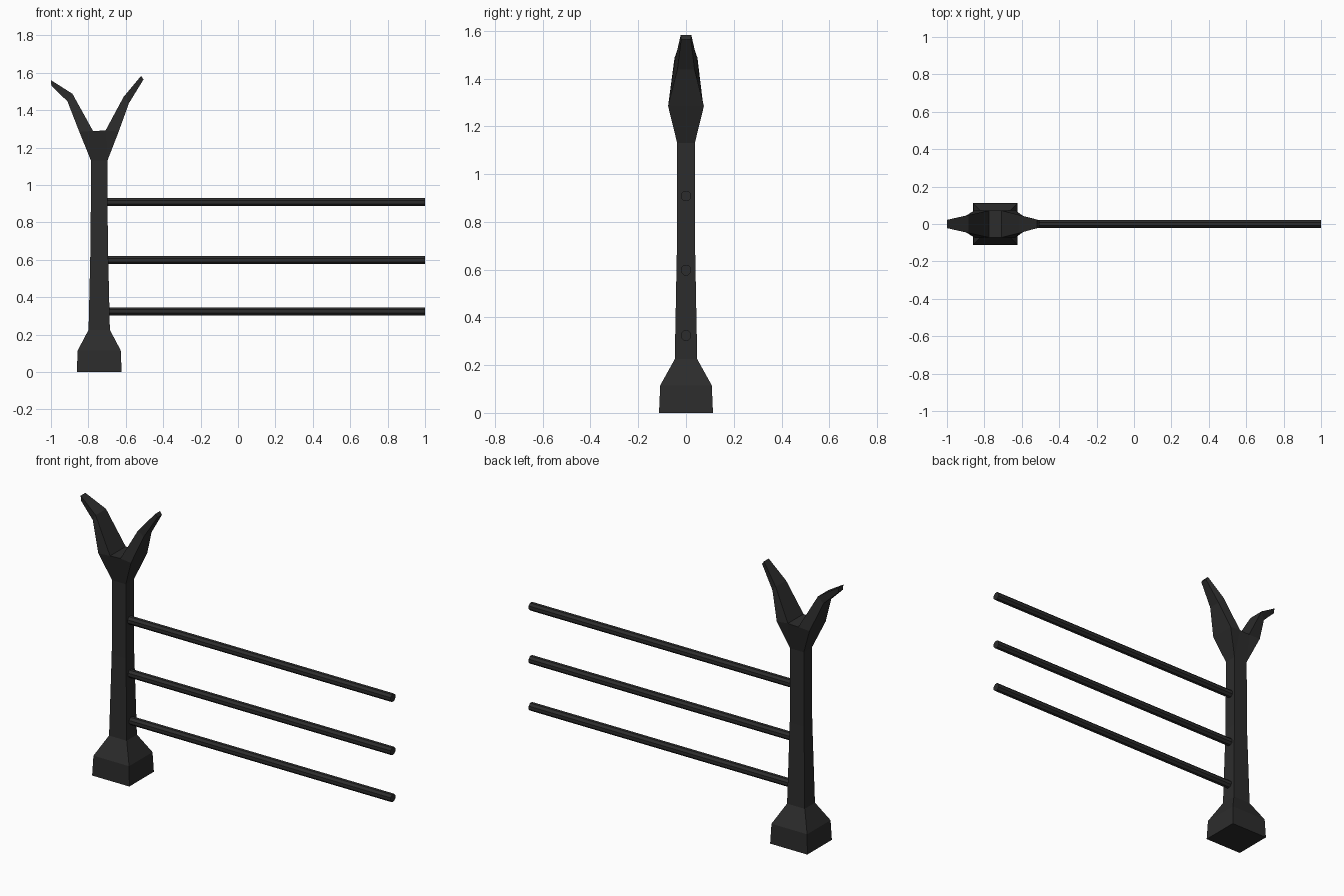
import bpy, bmesh, math
from mathutils import Matrix

cube = bpy.data.objects.get("Cube")
if cube:
    bpy.data.objects.remove(cube, do_unlink=True)

charcoal = bpy.data.materials.new("charcoal iron")
charcoal.use_nodes = True
colour = (0.025, 0.025, 0.025, 1)
charcoal.diffuse_color = colour
charcoal.node_tree.nodes["Principled BSDF"].inputs["Base Color"].default_value = colour

POST_X = -0.742


def finish(bm, name):
    bmesh.ops.recalc_face_normals(bm, faces=bm.faces)
    mesh = bpy.data.meshes.new(name)
    bm.to_mesh(mesh)
    bm.free()
    mesh.materials.append(charcoal)
    obj = bpy.data.objects.new(name, mesh)
    bpy.context.collection.objects.link(obj)
    return obj


def ring(bm, a, b):
    """Four corners from two (x, z, half depth) edges."""
    (ax, az, ay), (bx, bz, by) = a, b
    return [bm.verts.new(p) for p in
            ((ax, -ay, az), (bx, -by, bz), (bx, by, bz), (ax, ay, az))]


def bridge(bm, low, high, skip=()):
    for i in range(4):
        if i not in skip:
            j = (i + 1) % 4
            bm.faces.new((low[i], low[j], high[j], high[i]))


# Post and flared foot: height, half width, half depth
bm = bmesh.new()
sections = [(0, 0.12, 0.113), (0.115, 0.115, 0.108), (0.225, 0.057, 0.047),
            (0.7, 0.046, 0.038), (1.13, 0.044, 0.037)]
rings = [ring(bm, (POST_X - w, z, d), (POST_X + w, z, d)) for z, w, d in sections]
for low, high in zip(rings, rings[1:]):
    bridge(bm, low, high)
bm.faces.new(rings[0])
neck = rings[-1]

# Forked head: outer and inner edges up each prong
left_tip = [((-0.849, 1.285, 0.075), (-0.775, 1.288, 0.072)),
            ((-0.912, 1.447, 0.036), (-0.885, 1.487, 0.048)),
            ((-0.998, 1.53, 0.02), (-1.0, 1.56, 0.022))]
right_tip = [((-0.638, 1.285, 0.075), (-0.708, 1.291, 0.072)),
             ((-0.583, 1.437, 0.036), (-0.612, 1.47, 0.048)),
             ((-0.505, 1.564, 0.02), (-0.518, 1.583, 0.022))]
roots = []
for prong in (left_tip, right_tip):
    steps = [ring(bm, outer, inner) for outer, inner in prong]
    for low, high in zip(steps, steps[1:]):
        bridge(bm, low, high)
    bm.faces.new(steps[-1])
    roots.append(steps[0])

# Join the neck to both prongs, with the flat crotch between them
L, R = roots
bm.faces.new((neck[0], neck[3], L[3], L[0]))
bm.faces.new((neck[1], neck[2], R[3], R[0]))
bm.faces.new((L[1], R[1], R[2], L[2]))
for k, m, a, b in ((0, 1, 0, 1), (3, 2, 3, 2)):
    bm.faces.new((neck[k], L[b], L[a]))
    bm.faces.new((neck[k], neck[m], R[b], L[b]))
    bm.faces.new((neck[m], R[a], R[b]))
finish(bm, "forked_post")

# Three horizontal rails
start, end = -0.72, 1.0
for name, z in (("lower_rail", 0.324), ("middle_rail", 0.598), ("upper_rail", 0.908)):
    bm = bmesh.new()
    bmesh.ops.create_cone(
        bm, cap_ends=True, segments=8, radius1=0.0235, radius2=0.0235, depth=end - start,
        matrix=Matrix.Translation(((start + end) / 2, 0, z))
        @ Matrix.Rotation(math.pi / 2, 4, "Y") @ Matrix.Rotation(math.pi / 8, 4, "Z"))
    finish(bm, name)
